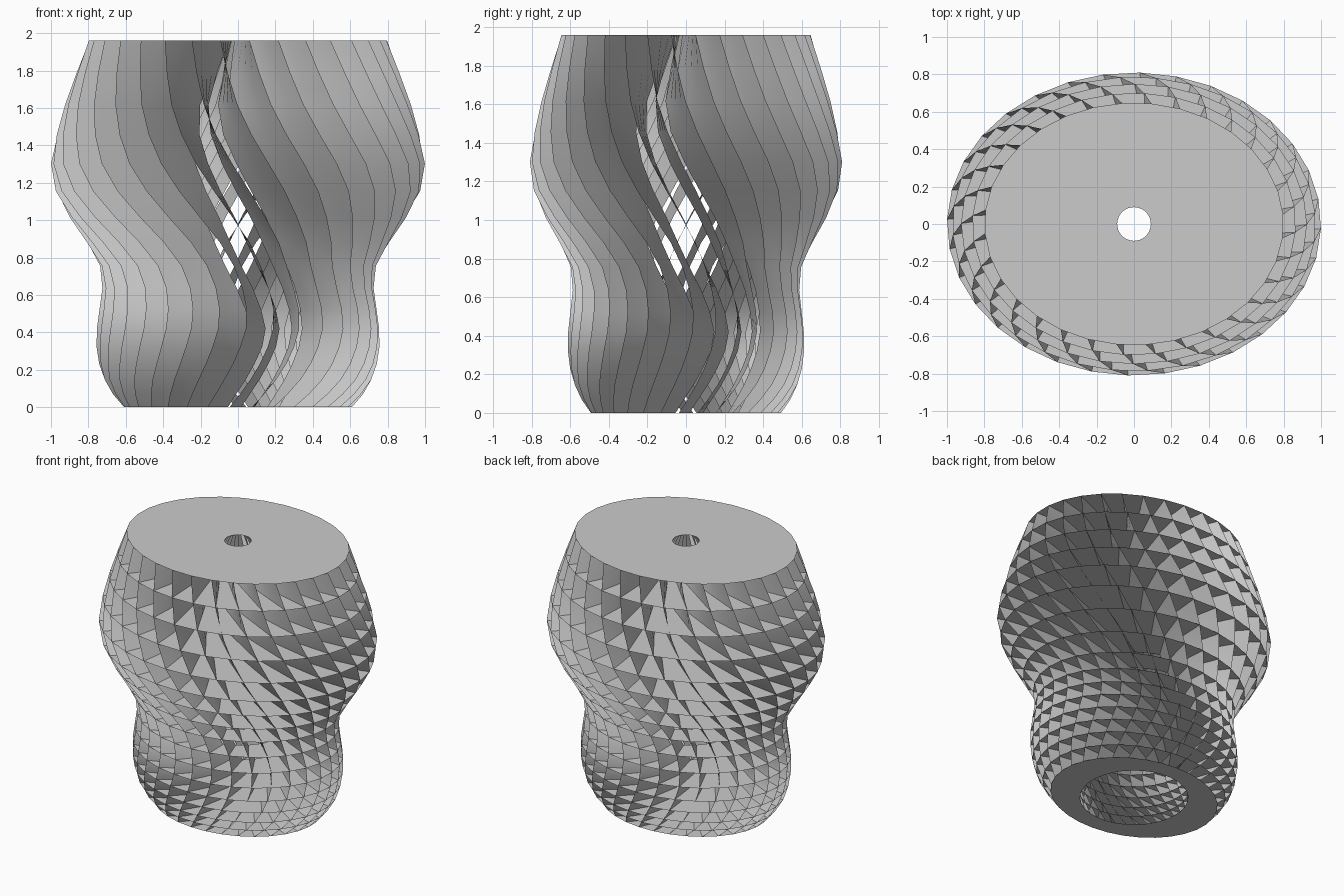
import bpy, bmesh
from math import pi, cos, sin, radians

cube = bpy.data.objects.get("Cube")
if cube:
    bpy.data.objects.remove(cube, do_unlink=True)

FINS, ROWS, SPANS = 32, 16, 4
HEIGHT, ASPECT = 1.96, 0.81

grey = bpy.data.materials.new("plain_grey")
grey.use_nodes = True
grey.diffuse_color = (0.6, 0.6, 0.6, 1)
grey.node_tree.nodes["Principled BSDF"].inputs["Base Color"].default_value = (0.6, 0.6, 0.6, 1)

# Curves over height: (height, value)
SKIN_RADIUS = [(0, .61), (.1, .69), (.2, .735), (.35, .758), (.47, .75), (.6, .73),
               (.72, .725), (.85, .79), (1.0, .89), (1.14, .97), (1.28, 1.0),
               (1.42, .98), (1.6, .93), (1.8, .86), (1.96, .8)]
CORE_RADIUS = [(0, .365), (.4, .42), (.8, .44), (1.28, .4), (1.6, .3), (1.96, .09)]
SKIN_TWIST = [(0, 1), (.1, 8), (.25, 15), (.45, 20), (.65, 18), (.85, 11),
              (1.0, 4), (1.28, -7), (1.6, -17), (1.96, -24)]
CORE_TWIST = [(0, 8), (.2, 27), (.4, 37), (.6, 29), (.8, 16), (1.0, 4),
              (1.28, -17), (1.6, -38), (1.96, -41)]


def curve(keys, z):
    """Smooth interpolation through the keys."""
    n = len(keys)
    i = next((k for k in range(n - 1) if z <= keys[k + 1][0]), n - 2)

    def slope(k):
        (z0, v0), (z1, v1) = keys[max(k - 1, 0)], keys[min(k + 1, n - 1)]
        return (v1 - v0) / (z1 - z0)

    (z0, v0), (z1, v1) = keys[i], keys[i + 1]
    h = z1 - z0
    t = (z - z0) / h
    ease = t * t * (3 - 2 * t)
    return (v0 + (v1 - v0) * ease + h * t * (1 - t) ** 2 * slope(i)
            - h * t * t * (1 - t) * slope(i + 1))


def fin_line(i, z):
    """Points from the hollow core to the outer skin for one fin at one height."""
    base = 2 * pi * i / FINS + radians(6)
    a = base + radians(curve(CORE_TWIST, z))
    b = base + radians(curve(SKIN_TWIST, z))
    r, R = curve(CORE_RADIUS, z), curve(SKIN_RADIUS, z)
    x0, y0, x1, y1 = r * cos(a), r * sin(a), R * cos(b), R * ASPECT * sin(b)
    return [(x0 + (x1 - x0) * k / SPANS, y0 + (y1 - y0) * k / SPANS, z)
            for k in range(SPANS + 1)]


def add_object(name, bm, smooth):
    mesh = bpy.data.meshes.new(name)
    bm.to_mesh(mesh)
    bm.free()
    mesh.materials.append(grey)
    for p in mesh.polygons:
        p.use_smooth = smooth
    obj = bpy.data.objects.new(name, mesh)
    bpy.context.collection.objects.link(obj)


def sheet(bm, lines, closed=False):
    """Quad strip surface through a list of equal-length point rows."""
    rows = [[bm.verts.new(p) for p in line] for line in lines]
    pairs = list(zip(rows, rows[1:]))
    if closed:
        pairs.append((rows[-1], rows[0]))
    for lo, hi in pairs:
        for k in range(len(lo) - 1):
            bm.faces.new((lo[k], lo[k + 1], hi[k + 1], hi[k]))


# Shelf heights, tighter towards the base
first, last = .07, .175
step = (last - first) / (ROWS - 1)
levels = [n * first + step * n * (n - 1) / 2 for n in range(ROWS + 1)]
levels = [z * HEIGHT / levels[-1] for z in levels]

# Upright wavy fins
bm = bmesh.new()
for i in range(FINS):
    sheet(bm, [fin_line(i, z) for z in levels])
add_object("wavy_fins", bm, True)

# Thin flat shelves, with the base and the top cover at the ends
for n, z in enumerate(levels):
    bm = bmesh.new()
    sheet(bm, [[fin_line(i, z)[0], fin_line(i, z)[-1]] for i in range(FINS)], True)
    name = "base_plate" if n == 0 else "top_cover" if n == ROWS else f"shelf_{n}"
    add_object(name, bm, False)
